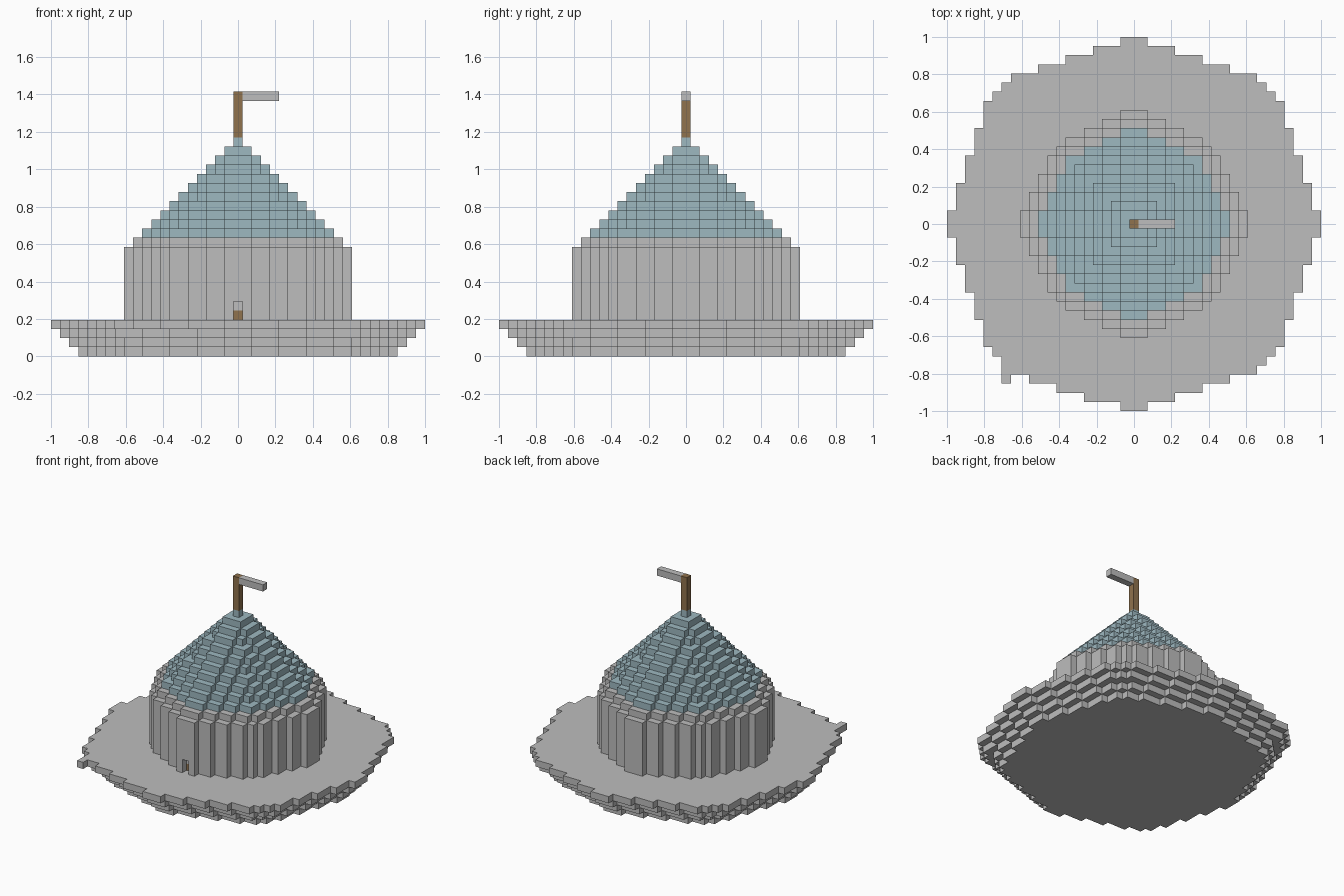
import bpy
import bmesh
from mathutils import Vector

cube = bpy.data.objects.get("Cube")
if cube:
    bpy.data.objects.remove(cube)

UNIT = 2 / 41  # edge of one block


def material(name, rgb):
    mat = bpy.data.materials.new(name)
    mat.use_nodes = True
    mat.diffuse_color = (*rgb, 1)
    mat.node_tree.nodes["Principled BSDF"].inputs["Base Color"].default_value = (*rgb, 1)
    return mat


grey = material("stone grey", (0.51, 0.51, 0.51))
blue = material("roof blue", (0.34, 0.48, 0.53))
brown = material("wood brown", (0.28, 0.17, 0.075))


def layer(level, radius, slope, max_sum):
    """One flat eight-sided disc of blocks."""
    cells = set()
    span = range(-radius, radius + 1)
    for x in span:
        for y in span:
            low, high = sorted((abs(x), abs(y)))
            if slope * high + low <= slope * radius + 1 and low + high <= max_sum:
                cells.add((x, y, level))
    return cells


# Base: four discs, widening upwards
base = set()
for level in range(4):
    radius = 17 + level
    base |= layer(level, radius, 3, int(1.45 * radius + 0.5))
# Uneven front edge and the single loose corner block
base |= {(-5, -19, 3), (-8, -18, 3), (-11, -17, 3), (-14, -16, 3), (-14, -17, 3)}

# Round wall with a narrower top course and a small doorway
wall = layer(12, 11, 2, 99)
for level in range(4, 12):
    wall |= layer(level, 12, 2, 99)
wall -= {(0, -12, 4), (0, -12, 5), (0, -11, 4)}
door = {(0, -11, 4)}

# Stepped conical roof
roof = set()
for step in range(11):
    roof |= layer(13 + step, 10 - step, 2, 99)

# Pole and pennant
pole = {(0, 0, level) for level in range(24, 29)}
flag = {(x, 0, 28) for x in range(1, 5)}

parts = [
    ("base", base, grey),
    ("wall", wall, grey),
    ("door", door, brown),
    ("roof", roof, blue),
    ("flag_pole", pole, brown),
    ("flag", flag, grey),
]
solid = set().union(*(cells for _, cells, _ in parts))


def build(name, cells, mat):
    """Skin the blocks with exposed faces only, then merge flat areas."""
    bm = bmesh.new()
    for cell in cells:
        for axis in range(3):
            for sign in (-1, 1):
                normal = Vector((0, 0, 0))
                normal[axis] = sign
                if tuple(int(c + n) for c, n in zip(cell, normal)) in solid:
                    continue
                u, v = Vector((0, 0, 0)), Vector((0, 0, 0))
                u[(axis + 1) % 3] = 0.5
                v[(axis + 2) % 3] = 0.5 * sign
                centre = Vector(cell) + Vector((0, 0, 0.5)) + normal / 2
                ring = (centre - u - v, centre + u - v, centre + u + v, centre - u + v)
                bm.faces.new([bm.verts.new(p * UNIT) for p in ring])
    bmesh.ops.remove_doubles(bm, verts=bm.verts, dist=UNIT / 100)
    bmesh.ops.dissolve_limit(bm, angle_limit=0.01, verts=bm.verts, edges=bm.edges)
    mesh = bpy.data.meshes.new(name)
    bm.to_mesh(mesh)
    bm.free()
    mesh.materials.append(mat)
    obj = bpy.data.objects.new(name, mesh)
    bpy.context.collection.objects.link(obj)


for part in parts:
    build(*part)
